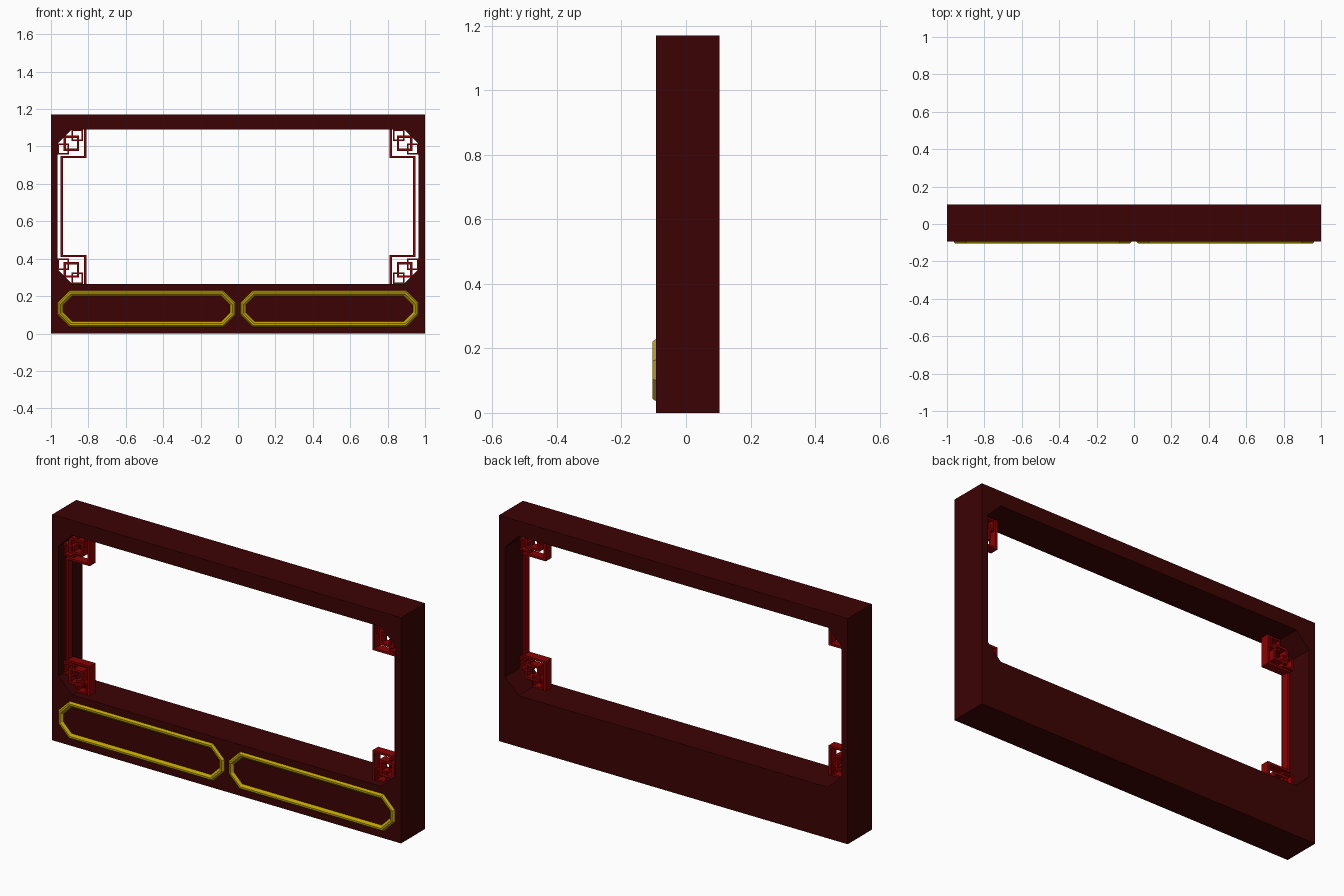
import bpy, bmesh
from mathutils import Vector

if "Cube" in bpy.data.objects:
    bpy.data.objects.remove(bpy.data.objects["Cube"])


def material(name, rgb):
    m = bpy.data.materials.new(name)
    m.diffuse_color = (*rgb, 1)
    m.use_nodes = True
    m.node_tree.nodes["Principled BSDF"].inputs["Base Color"].default_value = m.diffuse_color
    return m


DARK = material("dark mahogany", (0.046, 0.0008, 0.001))
RED = material("lacquer red", (0.25, 0.0008, 0.0008))
GOLD = material("old gold", (0.52, 0.37, 0.0))


def finish(name, bm, mat, mirror=False):
    bmesh.ops.recalc_face_normals(bm, faces=bm.faces)
    me = bpy.data.meshes.new(name)
    bm.to_mesh(me)
    bm.free()
    me.materials.append(mat)
    ob = bpy.data.objects.new(name, me)
    bpy.context.collection.objects.link(ob)
    if mirror:
        ob.modifiers.new("mirror", 'MIRROR').use_clip = False
    return ob


def octagon(x0, x1, z0, z1, c):
    return [(x0 + c, z0), (x1 - c, z0), (x1, z0 + c), (x1, z1 - c),
            (x1 - c, z1), (x0 + c, z1), (x0, z1 - c), (x0, z0 + c)]


# Cabinet frame: rectangle with an eight-sided opening, extruded to depth
FRONT, BACK, TOP = -0.093, 0.104, 1.17
OX, OZ0, OZ1 = 0.964, 0.265, 1.092
bm = bmesh.new()
edges = []
for loop in ([(-1, 0), (1, 0), (1, TOP), (-1, TOP)], octagon(-OX, OX, OZ0, OZ1, 0.077)):
    vs = [bm.verts.new((x, FRONT, z)) for x, z in loop]
    edges += [bm.edges.new((vs[i], vs[(i + 1) % len(vs)])) for i in range(len(vs))]
bmesh.ops.triangle_fill(bm, edges=edges, use_beauty=True)
ext = bmesh.ops.extrude_face_region(bm, geom=bm.faces[:])
bmesh.ops.translate(bm, vec=Vector((0, BACK - FRONT, 0)),
                    verts=[g for g in ext["geom"] if isinstance(g, bmesh.types.BMVert)])
finish("cabinet_frame", bm, DARK)

# Gold trim around each lower panel: a bevelled octagonal ring
bm = bmesh.new()
profile = [(0, FRONT + 0.004), (0, FRONT), (0.008, -0.104), (0.017, -0.104), (0.029, FRONT), (0.029, FRONT + 0.004)]
rings = []
for d, y in profile:
    pts = octagon(-0.965 + d, -0.013 - d, 0.036 + d, 0.229 - d, 0.065 - 0.586 * d)
    rings.append([bm.verts.new((x, y, z)) for x, z in pts])
for k in range(len(rings)):
    a, b = rings[k], rings[(k + 1) % len(rings)]
    for i in range(8):
        j = (i + 1) % 8
        bm.faces.new((a[i], a[j], b[j], b[i]))
finish("panel_trim", bm, GOLD, mirror=True)

# Lattice bars, left half, mirrored across x
MID = (OZ0 + OZ1) / 2
W = 0.012


def bar(bm, x0, x1, z0, z1, y0=-0.056, y1=-0.01):
    r = bmesh.ops.create_cube(bm, size=1)
    for v in r["verts"]:
        v.co = Vector(((x0 + x1) / 2 + v.co.x * (x1 - x0),
                       (y0 + y1) / 2 + v.co.y * (y1 - y0),
                       (z0 + z1) / 2 + v.co.z * (z1 - z0)))


def square(bm, x0, x1, z0, z1, w, y0, y1):
    bar(bm, x0, x1, z0, z0 + w, y0, y1)
    bar(bm, x0, x1, z1 - w, z1, y0, y1)
    bar(bm, x0, x0 + w, z0 + w, z1 - w, y0, y1)
    bar(bm, x1 - w, x1, z0 + w, z1 - w, y0, y1)


def flip(s, a, b):
    return (2 * MID - b, 2 * MID - a) if s else (a, b)


# Long bar and corner returns
bm = bmesh.new()
bar(bm, -0.948, -0.948 + W, 0.41, 0.947, -0.056, -0.018)
for s in (0, 1):
    bar(bm, -0.948, -0.811, *flip(s, 0.938, 0.949))
    bar(bm, -0.811 - W, -0.811, *flip(s, 0.949, 1.093))
finish("lattice_border", bm, RED, mirror=True)

# Interlocking squares in each corner
bm = bmesh.new()
for s in (0, 1):
    square(bm, -0.932, -0.85, *flip(s, 0.976, 1.058), W, -0.055, -0.011)
    square(bm, -0.89, -0.829, *flip(s, 1.03, 1.091), 0.008, -0.054, -0.012)
    square(bm, -0.964, -0.903, *flip(s, 0.956, 1.017), 0.008, -0.054, -0.012)
finish("lattice_corner_squares", bm, RED, mirror=True)
